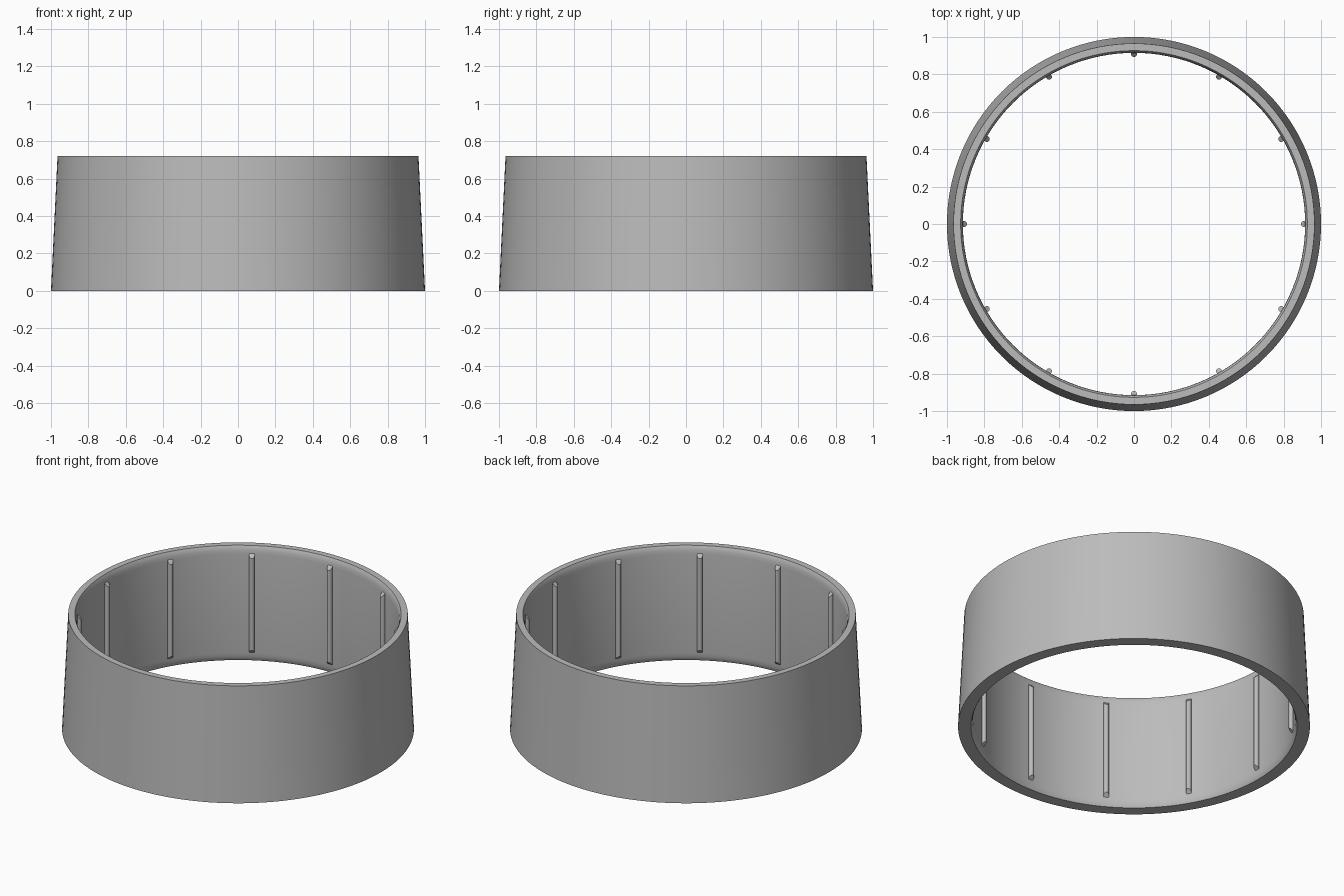
import bpy, bmesh, math
from mathutils import Matrix, Vector

cube = bpy.data.objects.get("Cube")
if cube:
    bpy.data.objects.remove(cube, do_unlink=True)

HEIGHT = 0.72
SEGMENTS = 128
RIBS = 12

grey = bpy.data.materials.new("plain grey")
grey.use_nodes = True
colour = (0.5, 0.5, 0.5, 1)
grey.diffuse_color = colour
grey.node_tree.nodes["Principled BSDF"].inputs["Base Color"].default_value = colour


def finish(name, bm):
    bmesh.ops.recalc_face_normals(bm, faces=bm.faces)
    mesh = bpy.data.meshes.new(name)
    bm.to_mesh(mesh)
    bm.free()
    mesh.materials.append(grey)
    obj = bpy.data.objects.new(name, mesh)
    bpy.context.collection.objects.link(obj)
    bpy.ops.object.select_all(action='DESELECT')
    obj.select_set(True)
    bpy.context.view_layer.objects.active = obj
    bpy.ops.object.shade_smooth_by_angle(angle=math.radians(35))
    return obj


def loft(bm, rings, close):
    """Bridge successive rings of vertices with quads."""
    pairs = list(zip(rings, rings[1:]))
    if close:
        pairs.append((rings[-1], rings[0]))
    for a, b in pairs:
        for i in range(len(a)):
            j = (i + 1) % len(a)
            bm.faces.new((a[i], a[j], b[j], b[i]))


# Tapered ring wall with softly eased inner rims
ease = [(0.927, 0), (0.921, 0.012), (0.917, 0.028), (0.915, 0.05)]
profile = [(1.0, 0), (0.965, HEIGHT)]
profile += [(r, HEIGHT - z) for r, z in ease] + ease[::-1]
bm = bmesh.new()
rings = []
for r, z in profile:
    angles = [2 * math.pi * i / SEGMENTS for i in range(SEGMENTS)]
    rings.append([bm.verts.new((r * math.cos(a), r * math.sin(a), z)) for a in angles])
loft(bm, rings, True)
finish("ring_wall", bm)

# Slim round grip ribs with ends sloping back into the wall
RADIUS, CENTRE = 0.016, 0.909
LOW, HIGH = 0.045, 0.685
bm = bmesh.new()
for k in range(RIBS):
    turn = Matrix.Rotation(2 * math.pi * k / RIBS, 4, 'Z')
    ends = []
    for z, slope in ((LOW, 1), (HIGH, -1)):
        ring = []
        for i in range(16):
            a = 2 * math.pi * i / 16
            depth = RADIUS * (1 - math.cos(a))
            point = Vector((CENTRE + RADIUS * math.cos(a), RADIUS * math.sin(a), z + slope * depth))
            ring.append(bm.verts.new(turn @ point))
        ends.append(ring)
        bm.faces.new(ring)
    loft(bm, ends, False)
finish("grip_ribs", bm)
